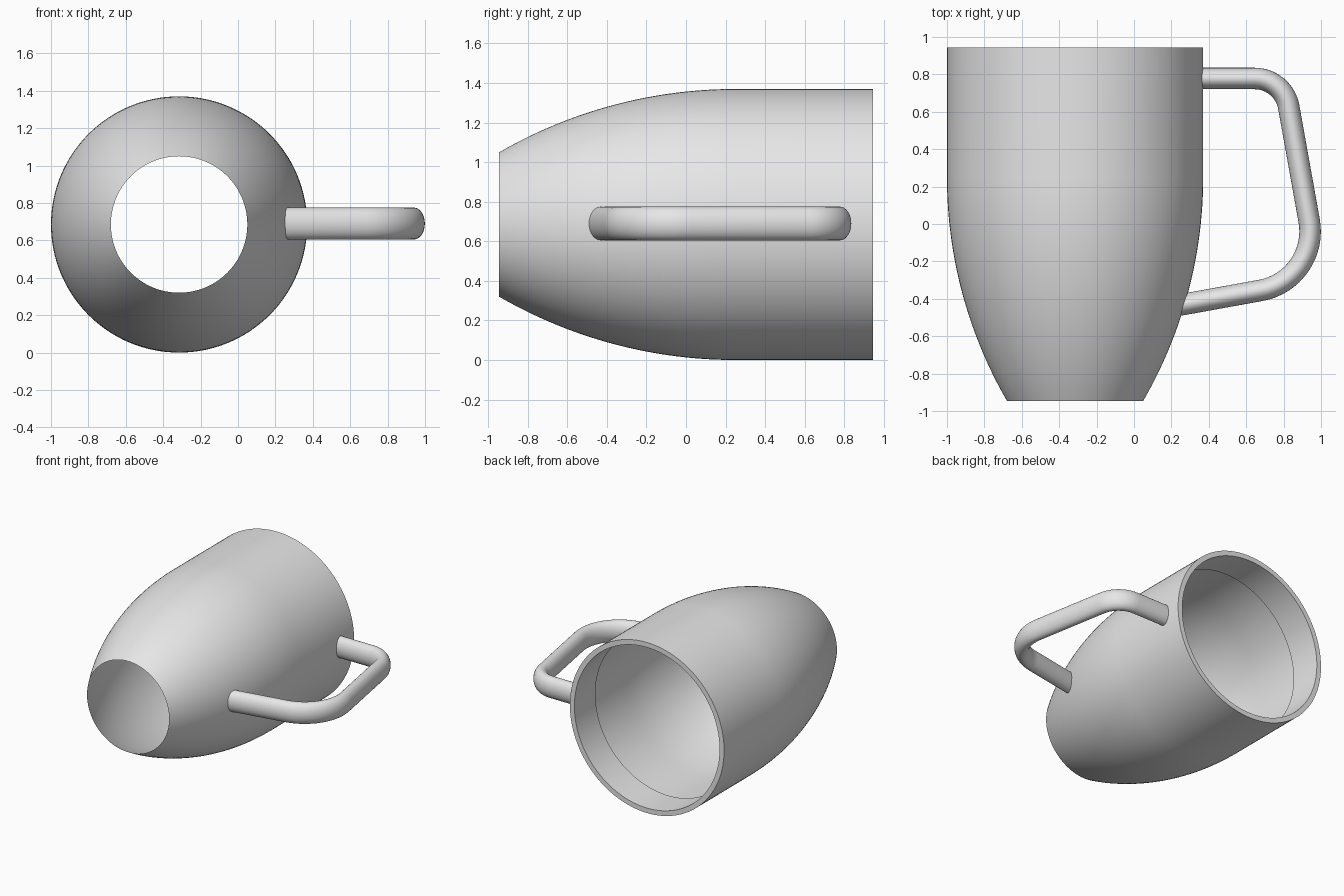
import bpy, bmesh, math
from mathutils import Vector

cube = bpy.data.objects.get("Cube")
if cube:
    bpy.data.objects.remove(cube, do_unlink=True)

GREY = (0.8, 0.8, 0.8, 1.0)
mat = bpy.data.materials.new("plain grey")
mat.use_nodes = True
mat.diffuse_color = GREY
for node in mat.node_tree.nodes:
    if node.type == 'BSDF_PRINCIPLED':
        node.inputs["Base Color"].default_value = GREY

CENTRE_X, CENTRE_Z = -0.315, 0.685
FRONT, BACK = -0.945, 0.945


def loft(name, rings, capped=False):
    """Skin a list of closed rings of points into one smooth object."""
    bm = bmesh.new()
    loops = [[bm.verts.new(p) for p in ring] for ring in rings]
    for a, b in zip(loops, loops[1:]):
        n = len(a)
        for i in range(n):
            j = (i + 1) % n
            bm.faces.new((a[i], a[j], b[j], b[i]))
    if capped:
        bm.faces.new(loops[0][::-1])
        bm.faces.new(loops[-1])
    bmesh.ops.recalc_face_normals(bm, faces=bm.faces)
    mesh = bpy.data.meshes.new(name)
    bm.to_mesh(mesh)
    bm.free()
    mesh.materials.append(mat)
    ob = bpy.data.objects.new(name, mesh)
    bpy.context.collection.objects.link(ob)
    bpy.ops.object.select_all(action='DESELECT')
    ob.select_set(True)
    bpy.context.view_layer.objects.active = ob
    bpy.ops.object.shade_smooth_by_angle(angle=math.radians(35))
    return ob


# Cup wall: arc taper from the open front end, straight wall, folded rim
RADIUS, ARC_R, ARC_END = 0.685, 2.39, 0.25
profile = []
STEPS = 24
for i in range(STEPS + 1):
    y = FRONT + (ARC_END - FRONT) * i / STEPS
    profile.append((y, RADIUS - ARC_R + math.sqrt(ARC_R ** 2 - (ARC_END - y) ** 2)))
profile += [(BACK, RADIUS), (BACK, 0.645), (0.68, 0.645)]

SIDES = 128
angles = [2 * math.pi * i / SIDES for i in range(SIDES)]
loft("cup_body", [[(CENTRE_X + r * math.cos(a), y, CENTRE_Z + r * math.sin(a))
                   for a in angles] for y, r in profile])


# Handle: straight runs joined by two circular bends, oval section
def bend(before, corner, after, reach, steps=16):
    """Points on the arc that rounds a corner, starting reach away from it."""
    u = (before - corner).normalized()
    v = (after - corner).normalized()
    half = u.angle(v) / 2
    radius = reach * math.tan(half)
    middle = corner + (u + v).normalized() * (reach / math.cos(half))
    p, q = corner + u * reach - middle, corner + v * reach - middle
    sweep = p.angle(q)
    return [middle + (p * math.sin(sweep * (1 - t)) + q * math.sin(sweep * t)) / math.sin(sweep)
            for t in (i / steps for i in range(steps + 1))]


top, upper, lower, end = [Vector((x, y, 0.69)) for x, y in
                          ((0.345, 0.778), (0.80, 0.778), (0.993, -0.298), (0.235, -0.435))]
path = [top] + bend(top, upper, lower, 0.155) + bend(upper, lower, end, 0.32) + [end]

rings = []
for i, p in enumerate(path):
    along = (path[min(i + 1, len(path) - 1)] - path[max(i - 1, 0)]).normalized()
    side = along.cross(Vector((0, 0, 1)))
    rings.append([p + side * 0.0575 * math.cos(a) + Vector((0, 0, 0.085 * math.sin(a)))
                  for a in angles[::4]])
loft("handle", rings, capped=True)
